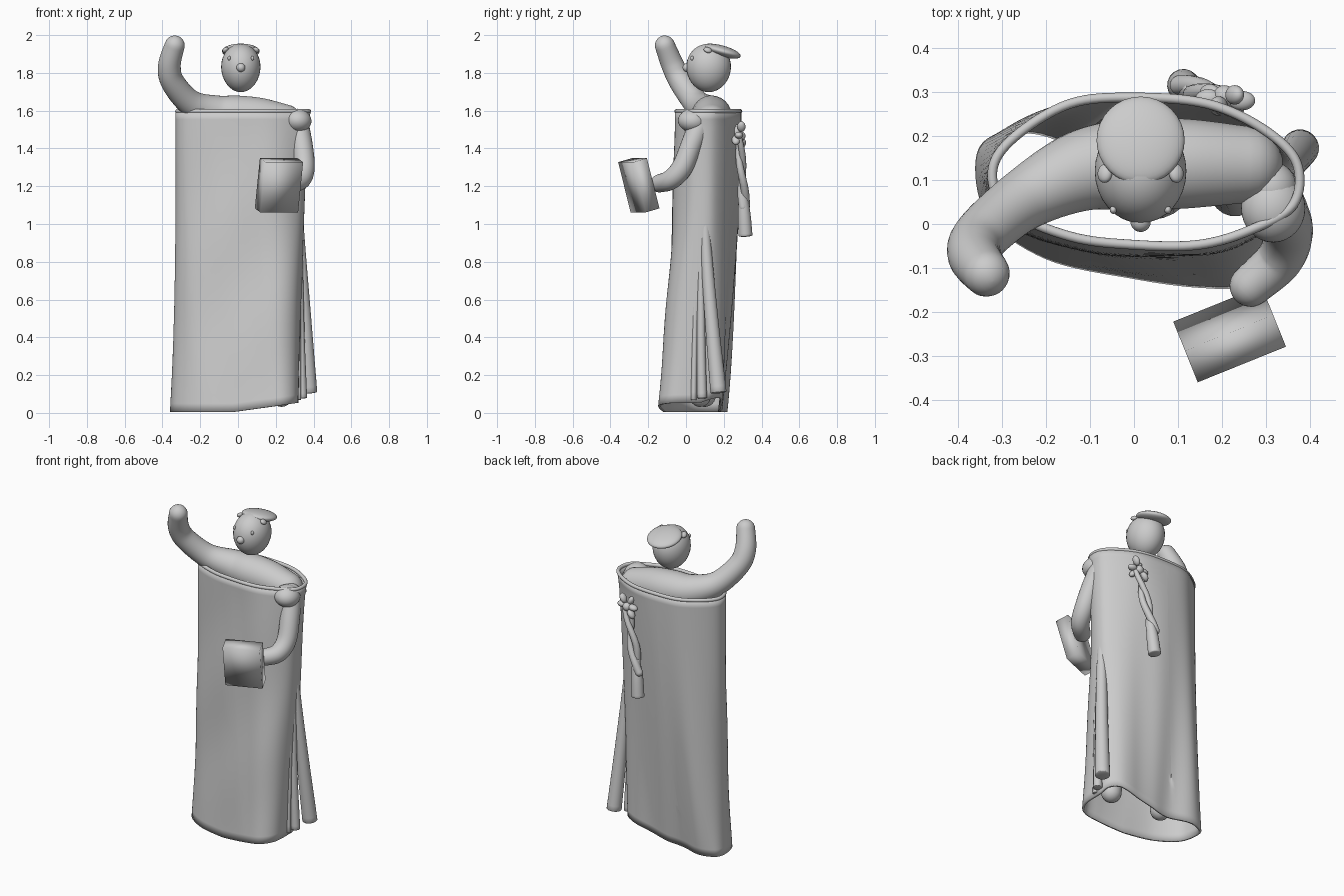
import bpy, bmesh, math
from mathutils import Vector, Matrix

if "Cube" in bpy.data.objects:
    bpy.data.objects.remove(bpy.data.objects["Cube"])

grey = bpy.data.materials.new("plain_grey")
grey.diffuse_color = (0.6, 0.6, 0.6, 1)
grey.use_nodes = True
grey.node_tree.nodes["Principled BSDF"].inputs["Base Color"].default_value = grey.diffuse_color


def finish(name, bm, angle=50):
    bmesh.ops.recalc_face_normals(bm, faces=bm.faces[:])
    me = bpy.data.meshes.new(name)
    bm.to_mesh(me)
    bm.free()
    ob = bpy.data.objects.new(name, me)
    bpy.context.collection.objects.link(ob)
    me.materials.append(grey)
    bpy.ops.object.select_all(action='DESELECT')
    ob.select_set(True)
    bpy.context.view_layer.objects.active = ob
    bpy.ops.object.shade_smooth_by_angle(angle=math.radians(angle))
    return ob


def spline(pts, n, closed=False):
    """Catmull-Rom samples through pts, n per span."""
    pts = [Vector(p) for p in pts]
    m, out = len(pts), []
    get = (lambda i: pts[i % m]) if closed else (lambda i: pts[min(max(i, 0), m - 1)])
    for i in range(m if closed else m - 1):
        a, b, c, d = (get(i + k) for k in (-1, 0, 1, 2))
        for j in range(n):
            t = j / n
            out.append(0.5 * (2 * b + (c - a) * t + (2 * a - 5 * b + 4 * c - d) * t * t
                              + (3 * b - a - 3 * c + d) * t ** 3))
    return out if closed else out + [pts[-1]]


def bridge(bm, loops, closed=False):
    for i in range(len(loops) if closed else len(loops) - 1):
        a, b = loops[i], loops[(i + 1) % len(loops)]
        for k in range(len(a)):
            j = (k + 1) % len(a)
            bm.faces.new((a[k], a[j], b[j], b[k]))


def tube(name, pts, n=6, sides=20, closed=False, dome=1.0):
    """Swept round limb; each point is (x, y, z, radius); dome sets end roundness."""
    s = spline(pts, n, closed)
    c, r = [p.xyz for p in s], [p[3] for p in s]
    m = len(c)
    tan = [((c[(i + 1) % m] - c[i - 1]) if closed else
            (c[min(i + 1, m - 1)] - c[max(i - 1, 0)])).normalized() for i in range(m)]
    rings = [(c[i], tan[i], r[i]) for i in range(m)]
    if not closed:
        arc = [k * math.pi / 12 for k in range(1, 6)] + [1.52]
        head = [(c[0] - tan[0] * dome * r[0] * math.sin(a), tan[0], r[0] * math.cos(a)) for a in reversed(arc)]
        tail = [(c[-1] + tan[-1] * dome * r[-1] * math.sin(a), tan[-1], r[-1] * math.cos(a)) for a in arc]
        rings = head + rings + tail
    bm, loops = bmesh.new(), []
    u = rings[0][1].orthogonal().normalized()
    old = rings[0][1]
    for p, t, rad in rings:
        u = old.rotation_difference(t) @ u
        old = t
        v = t.cross(u)
        loops.append([bm.verts.new(p + rad * (u * math.cos(2 * math.pi * k / sides)
                      + v * math.sin(2 * math.pi * k / sides))) for k in range(sides)])
    bridge(bm, loops, closed)
    if not closed:
        bm.faces.new(loops[0])
        bm.faces.new(loops[-1])
    return finish(name, bm)


def ball(name, loc, size, rot=(0, 0, 0), taper=0.0):
    bm = bmesh.new()
    bmesh.ops.create_uvsphere(bm, u_segments=32, v_segments=20, radius=1)
    for v in bm.verts:
        f = 1 + taper * v.co.z
        v.co = Vector((v.co.x * size[0] * f, v.co.y * size[1] * f, v.co.z * size[2]))
    m = Matrix.Translation(loc)
    for ang, ax in zip(rot, 'XYZ'):
        m = m @ Matrix.Rotation(ang, 4, ax)
    bm.transform(m)
    return finish(name, bm, 80)


# Robe: lofted between a collar outline and a hem outline, with soft folds
collar = [(0.37, 0.04), (0.378, 0.14), (0.3, 0.22), (0.17, 0.28), (0, 0.295), (-0.15, 0.28), (-0.28, 0.2),
          (-0.33, 0.12), (-0.295, 0.03), (-0.15, -0.035), (0, -0.055), (0.15, -0.055), (0.27, -0.02)]
hem = [(0.32, 0.03), (0.305, 0.14), (0.18, 0.2), (0.03, 0.185), (-0.13, 0.195), (-0.29, 0.215), (-0.357, 0.165),
       (-0.335, 0.02), (-0.2, -0.08), (0, -0.125), (0.15, -0.145), (0.25, -0.14), (0.31, -0.08)]
TOP = 1.597
top = spline([(*p, 0) for p in collar], 8, True)
low = spline([(*p, 0) for p in hem], 8, True)
bm, loops = bmesh.new(), []
for i in range(37):
    t = i / 36
    ring = []
    for a, b in zip(top, low):
        p = a.lerp(b, t ** 1.7)
        if a.x > 0:  # the open side draws in early
            p.x = a.x + (b.x - a.x) * t ** 0.6
        back = max(0, min(1, (p.y - 0.08) / 0.1))
        base = 0.006 + 0.14 * max(0, b.x + 0.02) + 0.1 * back * max(0, b.x + 0.1)
        z = TOP + (base - TOP) * t
        # vertical folds behind, shallow diagonal drapes in front
        p.y += back * 0.008 * math.sin(p.x * 26 + 1) * t
        p.y += (1 - back) * 0.006 * math.sin(9 * p.x - 7 * z) * math.sin(math.pi * t)
        ring.append(bm.verts.new((p.x, p.y, z)))
    loops.append(ring)
bridge(bm, loops)
robe = finish("robe", bm)
mod = robe.modifiers.new("cloth_thickness", 'SOLIDIFY')
mod.thickness = 0.014
mod.offset = -1

# Rolled collar, set just inside the robe outline
tube("robe_collar", [(0.02 + (x - 0.02) * 0.975, 0.12 + (y - 0.12) * 0.955, TOP, 0.011) for x, y in collar],
     8, 10, True)

# Hanging folds at the side slit
tube("side_fold_outer", [(0.322, 0.10, 1.2, 0.012), (0.327, 0.105, 0.9, 0.028), (0.352, 0.135, 0.5, 0.036),
                         (0.377, 0.172, 0.11, 0.043)], 8, 20, dome=0.15)
tube("side_fold_inner", [(0.322, 0.085, 1.15, 0.01), (0.325, 0.08, 0.8, 0.018), (0.331, 0.08, 0.4, 0.022),
                         (0.34, 0.085, 0.08, 0.026)], 8, 16, dome=0.15)
tube("side_fold_edge", [(0.33, 0.06, 1.1, 0.006), (0.322, 0.05, 0.6, 0.013), (0.32, 0.04, 0.07, 0.015)],
     8, 12, dome=0.15)

# Body: shoulders flow into the raised arm, torso and legs sit inside the robe
tube("shoulders_and_raised_arm", [(0.25, 0.135, 1.545, 0.088), (0.12, 0.137, 1.565, 0.102), (0, 0.135, 1.575, 0.105),
                                  (-0.12, 0.12, 1.59, 0.092), (-0.25, 0.055, 1.64, 0.07),
                                  (-0.345, -0.025, 1.75, 0.063), (-0.363, -0.07, 1.84, 0.06),
                                  (-0.335, -0.112, 1.945, 0.053)], 8, 28)
tube("torso", [(0.04, 0.13, 1.52, 0.11), (0.04, 0.12, 1.2, 0.1), (0.04, 0.11, 0.92, 0.1)], 6, 24)
for side, x, y in (("left", 0.23, 0.075), ("right", -0.11, 0.1)):
    tube(side + "_leg", [(0.04 + (x - 0.04) * 0.4, 0.11, 0.9, 0.07), (x * 0.9, 0.11, 0.5, 0.06),
                         (x, y, 0.09, 0.058)], 6, 20)

# Bent arm with puffed sleeve end
tube("bent_arm", [(0.31, 0.08, 1.54, 0.062), (0.338, 0.03, 1.42, 0.057), (0.35, -0.02, 1.3, 0.056),
                  (0.33, -0.08, 1.235, 0.053), (0.265, -0.14, 1.215, 0.048)], 8, 24)
ball("sleeve_puff", (0.316, 0.036, 1.548), (0.073, 0.078, 0.062), (0, 0.15, 0))

# Book held in front: a tilted, softly shaded slab
bm = bmesh.new()
bmesh.ops.create_cube(bm, size=1)
bm.transform(Matrix.Translation((0.217, -0.25, 1.205)) @ Matrix.Rotation(math.radians(22), 4, 'Z')
             @ Matrix.Rotation(math.radians(15), 4, 'X') @ Matrix.Diagonal((0.216, 0.08, 0.275, 1)))
finish("book", bm, 120)

# Head, hair, face
ball("head", (0.015, 0.12, 1.826), (0.104, 0.118, 0.128), taper=0.05)
ball("hair_cap", (0.015, 0.19, 1.915), (0.1, 0.103, 0.03), (-0.27, 0, 0))
ball("nose", (0.015, 0.005, 1.828), (0.023, 0.023, 0.023))
for s, side in ((-1, "right"), (1, "left")):
    ball(side + "_eye", (0.015 + s * 0.062, 0.032, 1.878), (0.008, 0.009, 0.012))
    ball(side + "_hair_tip", (0.015 + s * 0.081, 0.115, 1.921), (0.018, 0.022, 0.013), (-0.3, s * 0.6, 0))

# Knotted cloth on the back: uneven knot lobes, twisted strands, hanging end
for i in range(6):
    a = i * math.pi / 3 + 0.3 * math.sin(3 * i)
    d = 0.04 + 0.012 * math.sin(2 * i)
    ball("knot_lobe", (0.205 + d * math.cos(a), 0.28 + 0.016 * math.sin(2 * a), 1.47 + d * math.sin(a)),
         (0.03, 0.022, 0.018), (0, -a, 0))
ball("knot_centre", (0.205, 0.29, 1.465), (0.025, 0.025, 0.025))
for i in range(2):
    pts = []
    for j in range(9):
        t, a = j / 8, j * 0.7 + i * math.pi
        pts.append((0.205 - 0.085 * t + 0.02 * math.cos(a), 0.283 + 0.026 * t + 0.01 * math.sin(a),
                    1.45 - 0.36 * t, 0.015 + 0.008 * t))
    tube("knot_strand", pts, 5, 14)
tube("knot_end", [(0.135, 0.302, 1.16, 0.022), (0.122, 0.308, 1.05, 0.034), (0.112, 0.315, 0.94, 0.037)],
     6, 18, dome=0.2)
